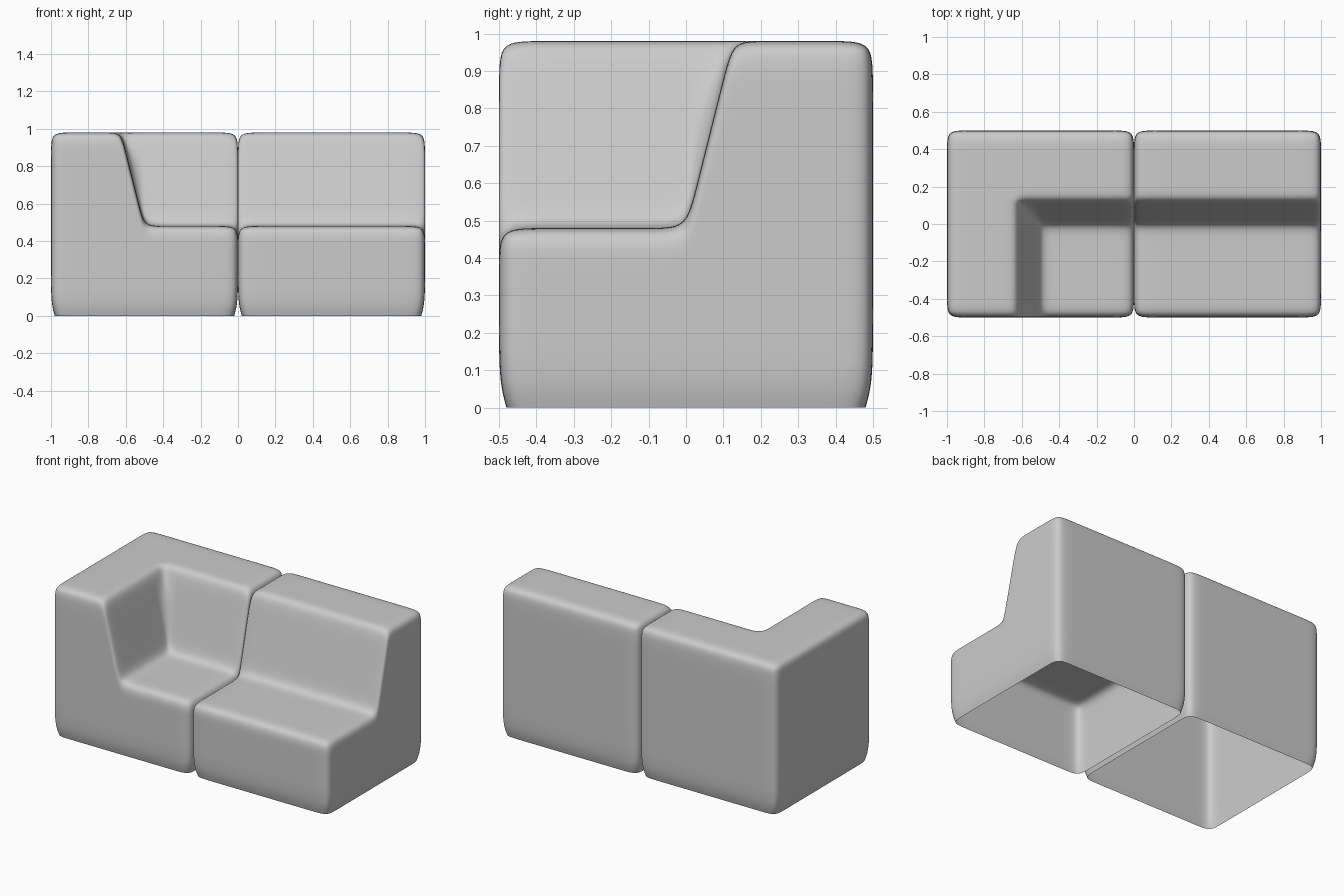
import bpy, bmesh

if "Cube" in bpy.data.objects:
    bpy.data.objects.remove(bpy.data.objects["Cube"])

SEAT, TOP, D = 0.48, 0.98, 0.1      # seat height, back height, edge softness
RUN = 0.125                         # horizontal run of the leaning backrest


def lean(t):
    """Height of the cushion profile: seat, steep slope, then back top."""
    return SEAT + (TOP - SEAT) * min(max(t / RUN, 0), 1)


STEPS = [-0.09, 0.0, 0.024, 0.101, RUN, RUN + 0.07]   # loops around the slope


def module(name, xs, ys, height):
    """Soft block, open underneath: height grid on top, walls to the floor."""
    bm = bmesh.new()
    nx, ny = len(xs), len(ys)
    top = [[bm.verts.new((x, y, height(x, y))) for y in ys] for x in xs]
    for i in range(nx - 1):
        for j in range(ny - 1):
            bm.faces.new((top[i][j], top[i + 1][j], top[i + 1][j + 1], top[i][j + 1]))

    # walls hang from the rim, tucked in slightly at the floor
    rim = ([top[i][0] for i in range(nx - 1)] + [top[nx - 1][j] for j in range(ny - 1)]
           + [top[i][-1] for i in range(nx - 1, 0, -1)] + [top[0][j] for j in range(ny - 1, 0, -1)])
    cx, cy = (xs[0] + xs[-1]) / 2, (ys[0] + ys[-1]) / 2
    prev = rim
    for row in range(4):
        ring = []
        for v in rim:
            x, y, z = v.co
            z = (z - D, 0.25, 0.07, 0.0)[row]
            k = 0.96 if row == 3 else 1.0
            ring.append(bm.verts.new((cx + (x - cx) * k, cy + (y - cy) * k, z)))
        for a in range(len(rim)):
            b = (a + 1) % len(rim)
            bm.faces.new((prev[b], prev[a], ring[a], ring[b]))
        prev = ring

    for f in bm.faces:
        f.smooth = True
    me = bpy.data.meshes.new(name)
    bm.to_mesh(me)
    bm.free()
    ob = bpy.data.objects.new(name, me)
    bpy.context.collection.objects.link(ob)
    sub = ob.modifiers.new("soft", 'SUBSURF')
    sub.levels = sub.render_levels = 3
    return ob


ys = [-0.5, -0.5 + D] + STEPS + [0.5 - D, 0.5]

# straight seat with backrest
module("straight_seat", [0, D, 0.5, 1 - D, 1], ys, lambda x, y: lean(y))

# corner seat: backrest plus side rest on the left
arm_x = [-0.5 - t for t in reversed(STEPS)]
module("corner_seat", [-1, -1 + D] + arm_x + [-D, 0], ys,
       lambda x, y: max(lean(y), lean(-0.5 - x)))
